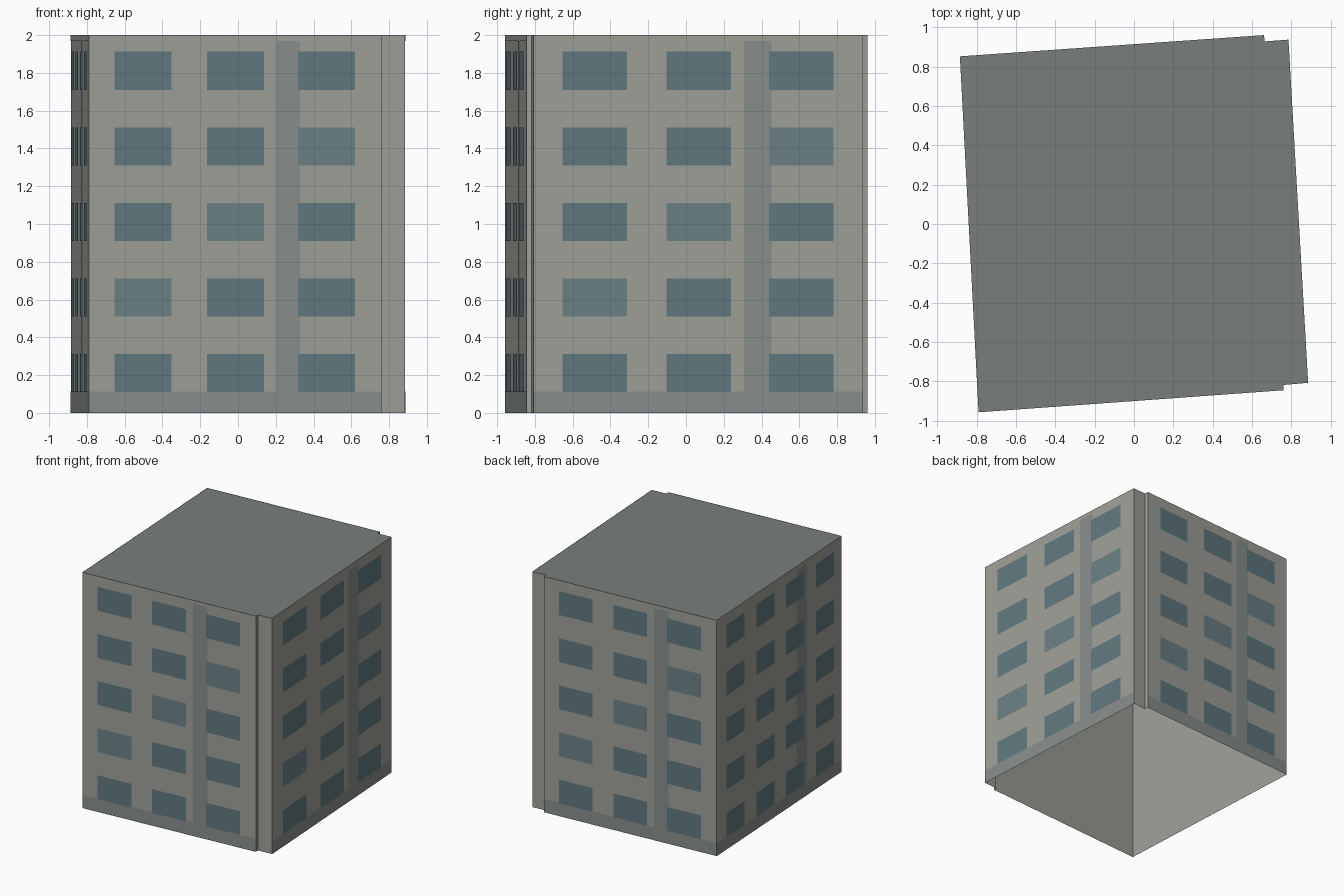
import bpy
from mathutils import Vector

if "Cube" in bpy.data.objects:
    bpy.data.objects.remove(bpy.data.objects["Cube"])

HEIGHT = 2.0
# Footprint, counter-clockwise from the front left corner
FOOTPRINT = [(-0.79, -0.957), (0.759, -0.845), (0.761, -0.818), (0.885, -0.807),
             (0.785, 0.937), (0.665, 0.928), (0.66, 0.96), (-0.885, 0.852)]


def material(name, rgb):
    m = bpy.data.materials.new(name)
    m.diffuse_color = (*rgb, 1)
    m.use_nodes = True
    m.node_tree.nodes["Principled BSDF"].inputs["Base Color"].default_value = m.diffuse_color
    return m


WALL = material("wall_plaster", (0.35, 0.35, 0.32))
TRIM = material("grey_trim", (0.25, 0.275, 0.27))
ROOF = material("roof_grey", (0.19, 0.21, 0.205))
GLASS = material("glass", (0.12, 0.19, 0.215))
GLASS_LIGHT = material("glass_light", (0.15, 0.22, 0.245))


def mesh_object(name, verts, faces, mats, indices=None):
    mesh = bpy.data.meshes.new(name)
    mesh.from_pydata(verts, [], faces)
    for m in mats:
        mesh.materials.append(m)
    if indices:
        mesh.polygons.foreach_set("material_index", indices)
    mesh.update()
    ob = bpy.data.objects.new(name, mesh)
    bpy.context.collection.objects.link(ob)
    return ob


def panels(name, start, end, rects, offset, mats, indices=None):
    """Flat panels on a wall; each rect is (u0, u1, z0, z1), u running 0..1 along it."""
    a, b = Vector((*start, 0)), Vector((*end, 0))
    along = b - a
    out = Vector((along.y, -along.x, 0)).normalized() * offset
    verts, faces = [], []
    for u0, u1, z0, z1 in rects:
        n = len(verts)
        for u, z in ((u0, z0), (u1, z0), (u1, z1), (u0, z1)):
            verts.append(a + along * u + out + Vector((0, 0, z)))
        faces.append((n, n + 1, n + 2, n + 3))
    return mesh_object(name, verts, faces, mats, indices)


# Open-bottomed wall shell
n = len(FOOTPRINT)
shell = [(x, y, z) for z in (0, HEIGHT) for x, y in FOOTPRINT]
mesh_object("walls", shell,
            [(i, (i + 1) % n, n + (i + 1) % n, n + i) for i in range(n)], [WALL])

# Flat roof
mesh_object("roof", [(x, y, HEIGHT) for x, y in FOOTPRINT], [tuple(range(n))], [ROOF])

# Facades: name, footprint start and end index, window left edges, window width
three = (0.087, 0.403, 0.714)
four = (0.073, 0.315, 0.55, 0.79)
facades = [("front", 0, 1, three, 0.196), ("right", 3, 4, three, 0.196),
           ("back", 6, 7, three, 0.196), ("left", 7, 0, four, 0.145)]

for side, i, j, columns, width in facades:
    p, q = FOOTPRINT[i], FOOTPRINT[j]
    # Base band, top edge strip and vertical stripe
    panels(side + "_base_band", p, q, [(0, 1, 0, 0.112)], 0.002, [TRIM])
    panels(side + "_top_edge", p, q, [(0, 1, 1.97, HEIGHT)], 0.002, [WALL])
    panels(side + "_vertical_stripe", p, q, [(0.639, 0.722, 0.112, 1.97)], 0.003, [TRIM])
    # Windows on five floors, a few panes lighter
    rects, shade = [], []
    for floor in range(5):
        z = 0.11 + 0.4 * floor
        for c, u in enumerate(columns):
            rects.append((u, u + width, z, z + 0.202))
            shade.append(int(floor - c == 1 and side != "left"))
    panels(side + "_windows", p, q, rects, 0.005, [GLASS, GLASS_LIGHT], shade)
